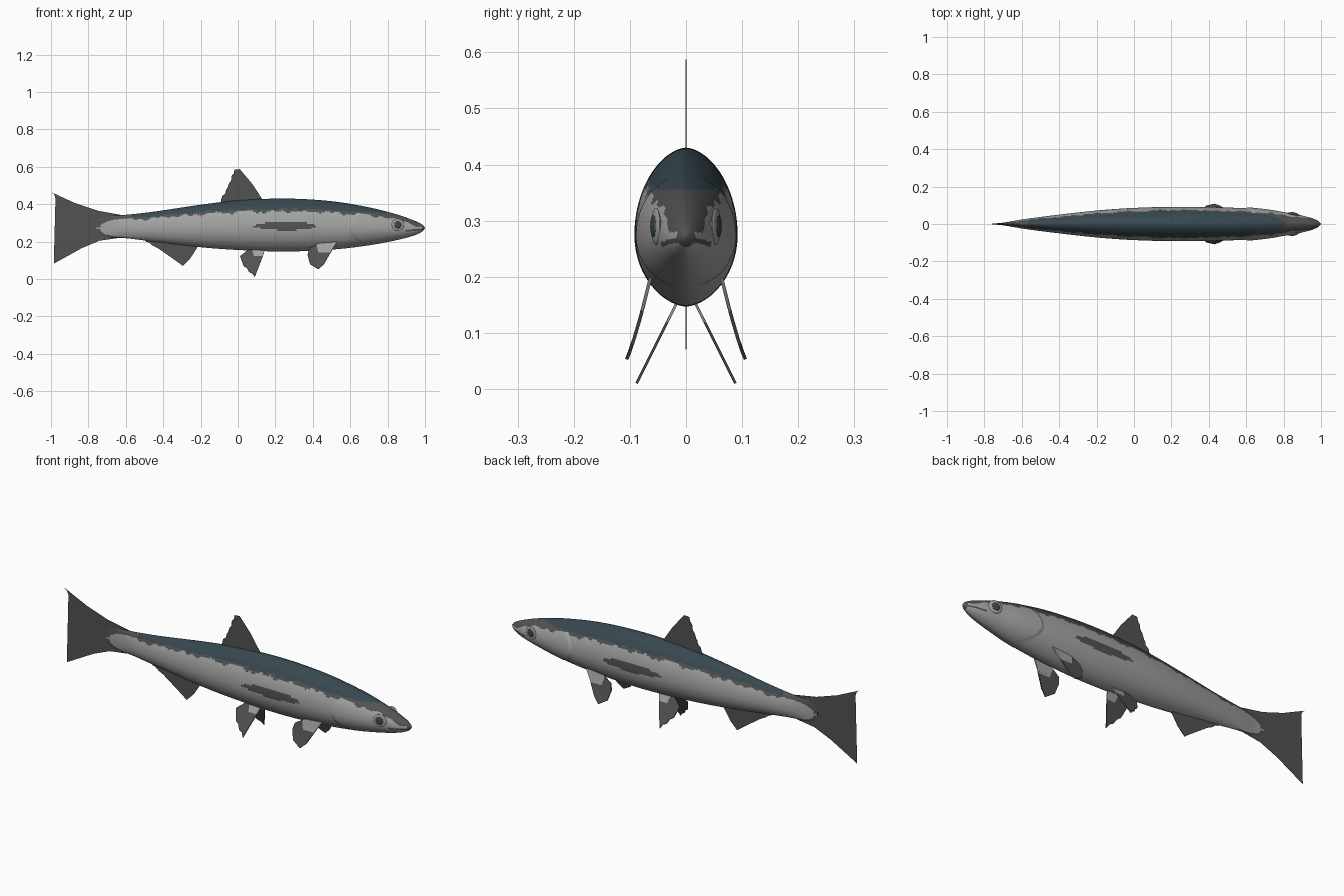
import bpy, bmesh, math
from mathutils import Vector

cube = bpy.data.objects.get("Cube")
if cube:
    bpy.data.objects.remove(cube)


def material(name, rgb):
    m = bpy.data.materials.new(name)
    m.use_nodes = True
    m.diffuse_color = (*rgb, 1)
    m.node_tree.nodes["Principled BSDF"].inputs["Base Color"].default_value = (*rgb, 1)
    return m


SILVER, GREY, SLATE = 0, 1, 2
MATS = [material("silver", (0.36, 0.37, 0.36)),
        material("fin grey", (0.085, 0.085, 0.085)),
        material("slate back", (0.038, 0.065, 0.08))]


def finish(name, bm, angle=None):
    bmesh.ops.recalc_face_normals(bm, faces=bm.faces)
    me = bpy.data.meshes.new(name)
    bm.to_mesh(me)
    bm.free()
    ob = bpy.data.objects.new(name, me)
    bpy.context.collection.objects.link(ob)
    for m in MATS:
        me.materials.append(m)
    if angle:
        bpy.ops.object.select_all(action='DESELECT')
        ob.select_set(True)
        bpy.context.view_layer.objects.active = ob
        bpy.ops.object.shade_smooth_by_angle(angle=math.radians(angle))
    return ob


# Body stations: x, top, bottom, half width
STATIONS = [(-0.76, 0.32, 0.24, 0.002), (-0.7, 0.335, 0.225, 0.007),
            (-0.6, 0.343, 0.218, 0.024), (-0.45, 0.36, 0.2, 0.044),
            (-0.2, 0.397, 0.17, 0.072), (0, 0.42, 0.155, 0.086),
            (0.25, 0.43, 0.147, 0.092), (0.5, 0.416, 0.157, 0.088),
            (0.7, 0.383, 0.18, 0.077), (0.85, 0.345, 0.208, 0.055),
            (0.94, 0.313, 0.232, 0.035), (0.98, 0.294, 0.25, 0.019),
            (0.995, 0.282, 0.263, 0.008), (1.0, 0.274, 0.271, 0.001)]


def slope(i):
    a, b = STATIONS[max(i - 1, 0)], STATIONS[min(i + 1, len(STATIONS) - 1)]
    return [(q - p) / (b[0] - a[0]) for p, q in zip(a, b)]


def section(x):
    """Smooth top, bottom and half width of the body at x."""
    x = min(max(x, -0.76), 1.0)
    i = 0
    while i < len(STATIONS) - 2 and x > STATIONS[i + 1][0]:
        i += 1
    a, b, sa, sb = STATIONS[i], STATIONS[i + 1], slope(i), slope(i + 1)
    h = b[0] - a[0]
    t = (x - a[0]) / h
    k = t * t * (3 - 2 * t)
    return [a[j] * (1 - k) + b[j] * k
            + h * (t * (1 - t) ** 2 * sa[j] - t * t * (1 - t) * sb[j]) for j in (1, 2, 3)]


def surface(x, angle, lift=0.0):
    """Point on the egg shaped section."""
    top, bottom, w = section(x)
    mid = bottom + 0.45 * (top - bottom)
    s, c = math.sin(angle), math.cos(angle)
    z = mid + s * ((top - mid) if s > 0 else (mid - bottom))
    y = math.copysign(abs(c) ** 1.15, c) * (w + lift)
    return Vector((x, y, z))


def blend(x, keys):
    for (a, p), (b, q) in zip(keys, keys[1:]):
        if x <= b:
            return p + (q - p) * max(0, (x - a) / (b - a))
    return keys[-1][1]


def ragged(x):
    return 0.005 * (math.sin(31 * x) + 0.6 * math.sin(83 * x + 1))


BACK_EDGE = [(-0.6, 0.325), (-0.3, 0.35), (0, 0.372), (0.4, 0.372), (0.84, 0.345)]
HEAD_EDGE = [(0.72, 0.345), (0.83, 0.322), (0.92, 0.295), (1, 0.278)]


def body_colour(c):
    x, z = c.x, c.z
    # tail root: rounded silver patch surrounded by grey
    if x < -0.6:
        edge = 1 - ((x + 0.6) / 0.14) ** 2
        return SILVER if abs(z - 0.272) < 0.045 * math.sqrt(max(edge, 0)) + 0.004 else GREY
    # snout, mouth line and crown
    if x > 0.985 or (x > 0.9 and abs(z - 0.262 - 0.08 * (x - 0.95)) < 0.004):
        return GREY
    if x > 0.72 and z > blend(x, HEAD_EDGE) + ragged(x) and (x > 0.82 or z < 0.355):
        return GREY
    edge = blend(x, BACK_EDGE) + 0.4 * ragged(x)
    if -0.57 < x < 0.83 and z > edge:
        return SLATE
    if z > edge - 0.012 + ragged(x * 1.3):
        return GREY
    # flank streak
    span = 1 - ((x - 0.25) / 0.17) ** 2
    if span > 0 and abs(z - 0.282 + 0.3 * ragged(x)) < 0.021 * math.sqrt(span):
        return GREY
    return SILVER


# Body with raised gill covers
bm = bmesh.new()
SIDES, ROWS = 96, 220
rings = []
for i in range(ROWS + 1):
    x = -0.76 + 1.76 * i / ROWS
    raised = 0.006 * max(0, 1 - (x - 0.6) / 0.2) if x >= 0.6 else 0
    ring = []
    for j in range(SIDES):
        a = math.tau * j / SIDES
        bow = 0.1 * math.sin(a) ** 2 * math.exp(-((x - 0.6) / 0.12) ** 2)
        ring.append(bm.verts.new(surface(min(x + bow, 1), a, raised * abs(math.cos(a)) ** 0.5)))
    rings.append(ring)
for p, q in zip(rings, rings[1:]):
    for j in range(SIDES):
        k = (j + 1) % SIDES
        f = bm.faces.new((p[j], q[j], q[k], p[k]))
        f.material_index = body_colour(f.calc_center_median())
for ring in (rings[0], rings[-1]):
    bm.faces.new(ring).material_index = GREY
finish("body", bm, 40)


def fin(name, outline, frayed=(), spread=None, base=None, thick=0.002):
    """Thin fin from an x-z outline; frayed edges get small teeth."""
    pts = []
    for i, p in enumerate(outline):
        a, b = Vector(p), Vector(outline[(i + 1) % len(outline)])
        pts.append(a)
        if i in frayed:
            n = max(2, int((b - a).length / 0.018))
            side = Vector((a.y - b.y, b.x - a.x)).normalized() * 0.005
            for k in range(1, n):
                pts.append(a.lerp(b, k / n) + side * (1 if k % 2 else -0.4))
    bm = bmesh.new()
    bm.faces.new([bm.verts.new((p.x, 0, p.y)) for p in pts])
    cuts = [((0, 0, z / 100), (0, 0, 1)) for z in range(3, 20, 3)] if spread else []
    if base:
        cuts += [((base[0], 0, 0), (1, 0, 0.25)), ((0, 0, base[1]), (0, 0, 1))]
    for co, no in cuts:
        bmesh.ops.bisect_plane(bm, geom=bm.verts[:] + bm.edges[:] + bm.faces[:],
                               plane_co=co, plane_no=no)
    for f in bm.faces:
        c = f.calc_center_median()
        silver = base and c.x + 0.25 * c.z > base[0] and c.z > base[1]
        f.material_index = SILVER if silver else GREY
    if spread:
        for v in bm.verts:
            v.co.y = spread(v.co.z)
    bmesh.ops.triangulate(bm, faces=bm.faces)
    ob = finish(name, bm)
    mod = ob.modifiers.new("thickness", 'SOLIDIFY')
    mod.thickness, mod.offset = thick, 0


# Single fins
fin("tail_fin", [(-0.6, 0.338), (-0.75, 0.365), (-0.87, 0.405), (-1, 0.465), (-0.91, 0.36),
                 (-0.815, 0.275), (-0.9, 0.185), (-0.985, 0.082), (-0.835, 0.165),
                 (-0.74, 0.205), (-0.6, 0.225)], (3, 4, 5, 6))
fin("dorsal_fin", [(-0.09, 0.39), (-0.09, 0.425), (-0.05, 0.49), (-0.018, 0.585), (0.01, 0.587),
                   (0.075, 0.51), (0.13, 0.427), (0.13, 0.39)], (1, 2))
fin("anal_fin", [(-0.5, 0.215), (-0.49, 0.198), (-0.39, 0.148), (-0.295, 0.07), (-0.255, 0.11),
                 (-0.22, 0.165), (-0.22, 0.19)], (1, 2))

# Paired fins and eyes
for side, s in (("left", 1), ("right", -1)):
    fin(side + "_pectoral_fin",
        [(0.53, 0.198), (0.43, 0.19), (0.38, 0.16), (0.372, 0.13), (0.385, 0.08),
         (0.43, 0.053), (0.46, 0.08), (0.5, 0.15)],
        spread=lambda z: -s * (0.108 - 0.045 * ((z - 0.05) / 0.15) ** 0.8 if z > 0.05 else 0.108),
        base=(0.465, 0.14), thick=0.006)
    fin(side + "_pelvic_fin",
        [(0.145, 0.16), (0.06, 0.16), (0.012, 0.122), (0.03, 0.07), (0.09, 0.01),
         (0.105, 0.05), (0.13, 0.115)], (3,),
        spread=lambda z: -s * (0.088 - 0.5 * (z - 0.01)), base=(0.115, 0.12), thick=0.005)
    y = s * surface(0.855, 0.15).y
    for part, r, bulge, out, colour in (("eye", 0.033, 0.006, 0, SILVER),
                                        ("pupil", 0.02, 0.005, 0.004, SLATE)):
        bm = bmesh.new()
        bmesh.ops.create_uvsphere(bm, u_segments=24, v_segments=12, radius=1)
        for v in bm.verts:
            v.co = Vector((v.co.x * r, v.co.y * bulge, v.co.z * r))
            v.co += Vector((0.855, y + s * out - s * 0.2 * v.co.x, 0.29))
        for f in bm.faces:
            f.material_index = colour
        finish(side + "_" + part, bm, 40)
